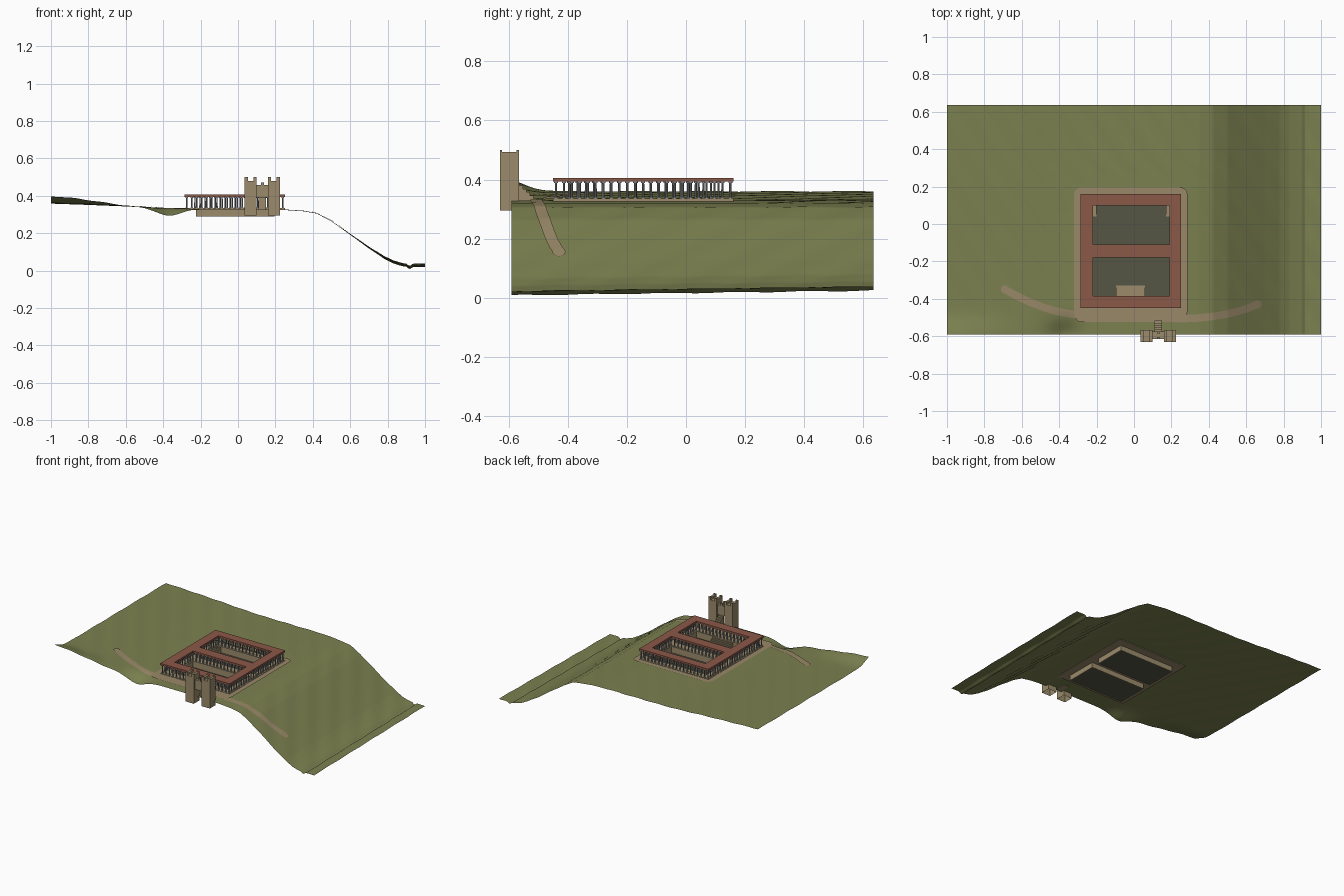
import bpy, bmesh, math
from mathutils import Matrix, Vector

if "Cube" in bpy.data.objects:
    bpy.data.objects.remove(bpy.data.objects["Cube"])


def material(name, r, g, b):
    m = bpy.data.materials.new(name)
    m.use_nodes = True
    m.diffuse_color = (r, g, b, 1)
    m.node_tree.nodes["Principled BSDF"].inputs["Base Color"].default_value = (r, g, b, 1)
    return m


GRASS = material("grass green", .2, .22, .08)
PATH = material("path sand", .32, .25, .14)
STONE = material("warm stone", .33, .26, .15)
TILE = material("roof tile red", .26, .1, .065)
PLAZA = material("court floor grey", .09, .094, .06)
COLUMN = material("column grey", .25, .25, .25)


def finish(name, bm, mat, smooth=False):
    mesh = bpy.data.meshes.new(name)
    bm.to_mesh(mesh)
    bm.free()
    mesh.materials.append(mat)
    obj = bpy.data.objects.new(name, mesh)
    bpy.context.collection.objects.link(obj)
    for p in mesh.polygons:
        p.use_smooth = smooth
    return obj


def box(bm, x0, x1, y0, y1, z0, z1):
    size = Matrix.Diagonal((x1 - x0, y1 - y0, z1 - z0, 1))
    mid = Matrix.Translation(((x0 + x1) / 2, (y0 + y1) / 2, (z0 + z1) / 2))
    return bmesh.ops.create_cube(bm, size=1, matrix=mid @ size)["verts"]


def boxes(name, mat, items):
    bm = bmesh.new()
    for item in items:
        box(bm, *item)
    return finish(name, bm, mat)


def smoothstep(a, b, v):
    t = min(1, max(0, (v - a) / (b - a)))
    return t * t * (3 - 2 * t)


# Hillside height: cross profile, front rim and gully, soft ripples
PROFILE = [(-1, .36), (-.8, .353), (-.6, .345), (-.4, .334), (-.25, .33), (.2, .329),
           (.35, .319), (.42, .307), (.5, .265), (.6, .193), (.7, .12), (.78, .065),
           (.83, .04), (.88, .025), (.9, .021), (.917, .006), (.935, .02), (1, .022)]


def ground(x, y):
    z = PROFILE[-1][1]
    for (xa, za), (xb, zb) in zip(PROFILE, PROFILE[1:]):
        if x <= xb:
            z = za + (zb - za) * (x - xa) / (xb - xa)
            break
    rim = math.exp(-((y + .6) / .08) ** 2)
    z += rim * .038 * smoothstep(-.5, -1, x)
    z -= rim * .04 * math.exp(-((x + .37) / .09) ** 2)
    z += .016 * smoothstep(.5, .9, x) * (y + .59) / 1.22
    away = max(smoothstep(.32, .5, abs(x)), smoothstep(.2, .35, y))
    return max(0, z + away * .0015 * math.sin(38 * x + 26 * y))


# Terrain sheet with an opening under the building
W, E, S, N = -.285, .25, -.45, .16
bm = bmesh.new()
bmesh.ops.create_grid(bm, x_segments=200, y_segments=122, size=1)
for v in bm.verts:
    x, y = v.co.x, .0225 + .6125 * v.co.y
    v.co = (x, y, ground(x, y))
hole = [f for f in bm.faces
        if W + .02 < f.calc_center_median().x < E - .02
        and S + .02 < f.calc_center_median().y < N - .02]
bmesh.ops.delete(bm, geom=hole, context="FACES")
finish("hillside", bm, GRASS, True)


# Draped footpaths with rounded ends
def footpath(name, ctrl, half):
    pts = [Vector(c) for c in ctrl]
    n = 60
    bm = bmesh.new()
    rows = []
    for i in range(n + 1):
        t = i / n
        a = [pts[0], pts[1], pts[2], pts[3]]
        p = sum((c * k * (1 - t) ** (3 - j) * t ** j
                 for j, (c, k) in enumerate(zip(a, (1, 3, 3, 1)))), Vector((0, 0)))
        d = ((a[1] - a[0]) * (1 - t) ** 2 + 2 * (a[2] - a[1]) * t * (1 - t)
             + (a[3] - a[2]) * t * t).normalized()
        side = Vector((-d.y, d.x)) * half
        row = []
        for k in (-1, -.5, 0, .5, 1):
            q = p + side * k
            row.append(bm.verts.new((q.x, q.y, ground(q.x, q.y) + .004)))
        rows.append(row)
    for ra, rb in zip(rows, rows[1:]):
        for j in range(4):
            bm.faces.new((ra[j], rb[j], rb[j + 1], ra[j + 1]))
    disc = bmesh.ops.create_circle(bm, cap_ends=True, segments=16, radius=half * 1.1,
                                   matrix=Matrix.Translation((*pts[-1], 0)))["verts"]
    for v in disc:
        v.co.z = ground(v.co.x, v.co.y) + .0045
    finish(name, bm, PATH, True)


footpath("west_path", [(-.25, -.49), (-.42, -.48), (-.55, -.43), (-.69, -.35)], .02)
footpath("east_path", [(.2, -.505), (.36, -.51), (.52, -.49), (.66, -.43)], .02)

# Rounded apron around the building
bm = bmesh.new()
rim = []
for cx, cy, start in ((.25, .16, 0), (-.285, .16, 90), (-.285, -.47, 180), (.25, -.47, 270)):
    for k in range(7):
        a = math.radians(start + 15 * k)
        rim.append((cx + .035 * math.cos(a), cy + (.055 if cy < 0 else .035) * math.sin(a)))
outer = [bm.verts.new((x, y, .334)) for x, y in rim]
inner = [bm.verts.new((min(E - .01, max(W + .01, x)), min(N - .01, max(S + .01, y)), .334))
         for x, y in rim]
count = len(rim)
for i in range(count):
    j = (i + 1) % count
    bm.faces.new((outer[i], outer[j], inner[j], inner[i]))
bmesh.ops.remove_doubles(bm, verts=bm.verts, dist=.0001)
finish("apron", bm, PATH)

# Ring with a cross wing, shared by the floor and the roof
IW, IE = -.22, .19
COURTS = [(-.385, -.18), (-.11, .1)]


def wings(z0, z1):
    (a, b), (c, d) = COURTS
    spans = [(S, a), (b, c), (d, N)]
    return ([(IW, IE, y0, y1, z0, z1) for y0, y1 in spans]
            + [(W, IW, S, N, z0, z1), (IE, E, S, N, z0, z1)])


boxes("walkway", STONE, wings(.324, .336))
boxes("roof", TILE, wings(.394, .406))

# Sunken courts with retaining walls and stairs
FLOOR = .292
for label, (y0, y1) in zip(("front", "rear"), COURTS):
    boxes(label + "_court_floor", PLAZA, [(IW, IE, y0, y1, FLOOR - .003, FLOOR)])
    t = .005
    boxes(label + "_court_walls", STONE, [
        (IW - t, IW, y0 - t, y1 + t, FLOOR - .003, .33),
        (IE, IE + t, y0 - t, y1 + t, FLOOR - .003, .33),
        (IW, IE, y0 - t, y0, FLOOR - .003, .33),
        (IW, IE, y1, y1 + t, FLOOR - .003, .33)])


def stairs(name, x0, x1, y_top, y_end, z0, z1, n=6):
    run, rise = (y_end - y_top) / n, (z1 - z0) / n
    boxes(name, STONE, [(x0, x1, *sorted((y_top + run * i, y_top + run * (i + 1))),
                         z0, z1 - rise * i) for i in range(n)])


stairs("front_court_stairs", -.095, .06, -.385, -.33, FLOOR, .334)
stairs("rear_court_stairs_west", IW, IW + .02, .1, .04, FLOOR, .334)
stairs("rear_court_stairs_east", IE - .02, IE, .1, .04, FLOOR, .334)

# Colonnades around the outside and along each court
bm = bmesh.new()


def colonnade(x0, x1, y0, y1, step=.027):
    nx, ny = round((x1 - x0) / step), round((y1 - y0) / step)
    spots = [(x0 + (x1 - x0) * i / nx, y) for i in range(nx + 1) for y in (y0, y1)]
    spots += [(x, y0 + (y1 - y0) * i / ny) for i in range(1, ny) for x in (x0, x1)]
    for x, y in spots:
        bmesh.ops.create_cone(bm, segments=8, radius1=.0042, radius2=.0036, depth=.06,
                              matrix=Matrix.Translation((x, y, .365)))
        box(bm, x - .007, x + .007, y - .007, y + .007, .388, .395)
        box(bm, x - .006, x + .006, y - .006, y + .006, .335, .339)


m = .01
colonnade(W + m, E - m, S + m, N - m)
for y0, y1 in COURTS:
    colonnade(IW - m, IE + m, y0 - m, y1 + m)
finish("columns", bm, COLUMN)

# Gatehouse: two open-based towers, a bridge and a stair behind
GY0, GY1 = -.63, -.566
for label, x0 in (("west", .036), ("east", .16)):
    x1 = x0 + .064
    bm = bmesh.new()
    box(bm, x0, x1, GY0, GY1, .295, .48)
    base = [f for f in bm.faces if f.calc_center_median().z < .3]
    bmesh.ops.delete(bm, geom=base, context="FACES_ONLY")
    for a, b in ((x0, x0 + .017), (x1 - .017, x1)):
        box(bm, a, b, GY0, GY1, .48, .494)
        for c, d in ((GY0, GY0 + .008), (GY1 - .008, GY1)):
            box(bm, a, b, c, d, .494, .5)
    finish(label + "_gate_tower", bm, STONE)
boxes("gate_bridge", STONE, [(.1, .16, -.615, -.575, .39, .457),
                             (.122, .138, -.615, -.605, .457, .472),
                             (.122, .138, -.585, -.575, .457, .472)])
stairs("gate_stairs", .11, .15, -.575, -.505, .325, .39)
